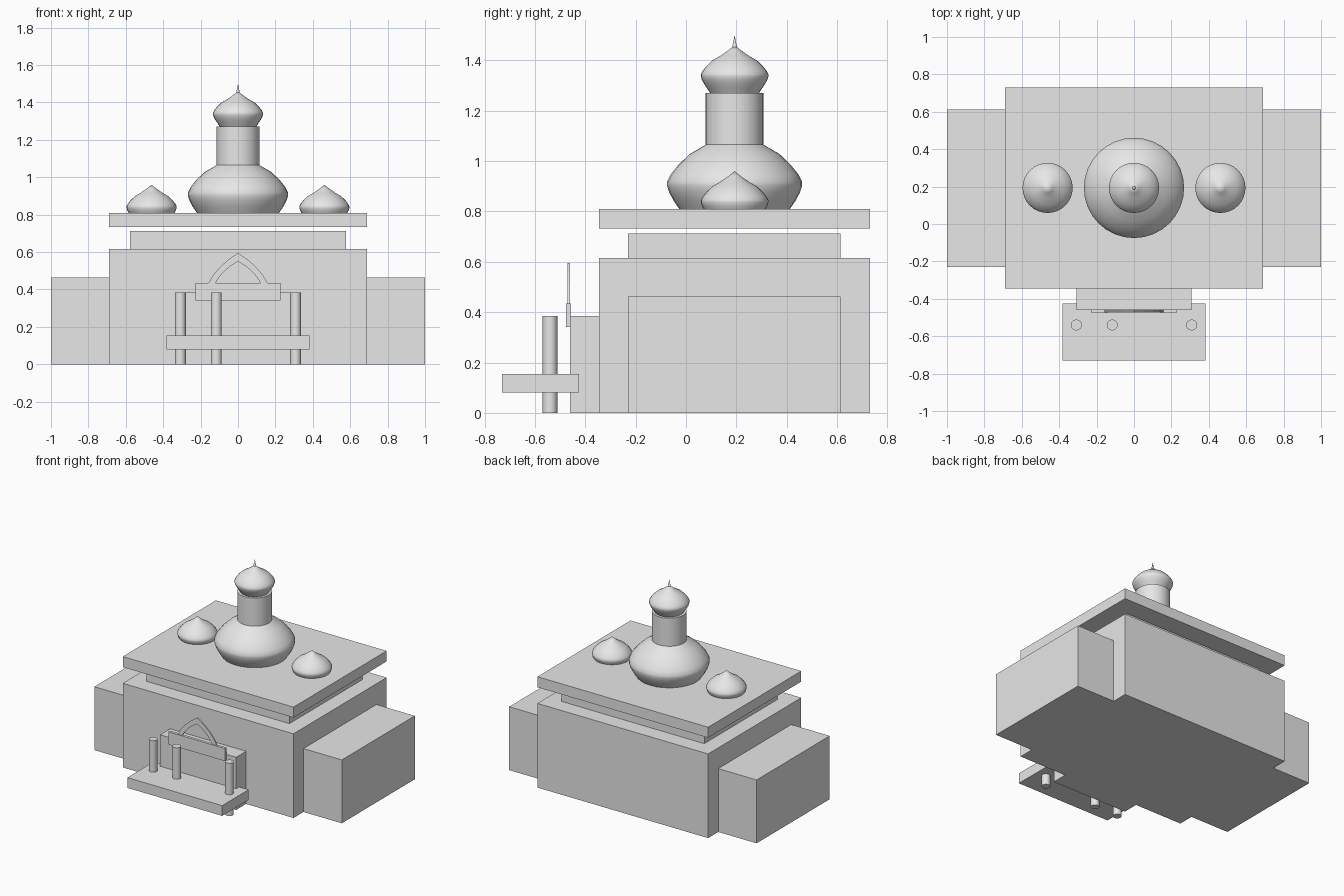
import bpy, bmesh, math

if "Cube" in bpy.data.objects:
    bpy.data.objects.remove(bpy.data.objects["Cube"])

stone = bpy.data.materials.new("light grey stone")
stone.diffuse_color = (0.8, 0.8, 0.8, 1)
stone.use_nodes = True
stone.node_tree.nodes["Principled BSDF"].inputs["Base Color"].default_value = stone.diffuse_color


def finish(name, bm):
    bmesh.ops.recalc_face_normals(bm, faces=bm.faces)
    mesh = bpy.data.meshes.new(name)
    bm.to_mesh(mesh)
    bm.free()
    mesh.materials.append(stone)
    obj = bpy.data.objects.new(name, mesh)
    bpy.context.collection.objects.link(obj)
    return obj


def smooth(obj, degrees):
    bpy.ops.object.select_all(action='DESELECT')
    obj.select_set(True)
    bpy.context.view_layer.objects.active = obj
    bpy.ops.object.shade_smooth_by_angle(angle=math.radians(degrees))


def box(name, x0, x1, y0, y1, z0, z1):
    bm = bmesh.new()
    bmesh.ops.create_cube(bm, size=1)
    for v in bm.verts:
        v.co = ((x0 + x1) / 2 + v.co.x * (x1 - x0),
                (y0 + y1) / 2 + v.co.y * (y1 - y0),
                (z0 + z1) / 2 + v.co.z * (z1 - z0))
    return finish(name, bm)


def lathe(name, profile, x, y, z, scale=1, sides=32, degrees=40):
    """Turn a (radius, height) profile around a vertical axis."""
    bm = bmesh.new()
    rings = []
    for r, h in profile:
        if r == 0:
            rings.append([bm.verts.new((x, y, z + h * scale))] * sides)
        else:
            rings.append([bm.verts.new((x + r * scale * math.cos(math.tau * i / sides),
                                        y + r * scale * math.sin(math.tau * i / sides),
                                        z + h * scale)) for i in range(sides)])
    for a, b in zip(rings, rings[1:]):
        for i in range(sides):
            j = (i + 1) % sides
            bm.faces.new(list(dict.fromkeys((a[i], a[j], b[j], b[i]))))
    for ring in (rings[0], rings[-1]):
        if ring[0] != ring[1]:
            bm.faces.new(ring)
    smooth(finish(name, bm), degrees)


# Main hall, side wings and stepped roof
box("main_hall", -0.69, 0.69, -0.345, 0.73, 0, 0.615)
box("left_wing", -1, -0.69, -0.23, 0.613, 0, 0.463)
box("right_wing", 0.69, 1, -0.23, 0.613, 0, 0.463)
box("upper_tier", -0.577, 0.577, -0.23, 0.613, 0.615, 0.713)
box("roof_slab", -0.69, 0.69, -0.345, 0.73, 0.733, 0.81)

# Entrance block, porch slab and columns
box("entrance_block", -0.307, 0.307, -0.46, -0.345, 0, 0.385)
box("porch_slab", -0.383, 0.383, -0.73, -0.425, 0.08, 0.155)
for i, x in enumerate((-0.308, -0.116, 0.308)):
    lathe(f"porch_column_{i + 1}", [(0.029, 0), (0.029, 0.385)], x, -0.54, 0, sides=24)

# Plate over the door with a pointed arch rising behind it
box("door_plate", -0.228, 0.228, -0.477, -0.457, 0.342, 0.434)
half = [((0.163, 0.425), (0.126, 0.425)), ((0.135, 0.474), (0.105, 0.46)),
        ((0.100, 0.516), (0.078, 0.493)), ((0.055, 0.557), (0.042, 0.524))]
arch = half + [((0, 0.596), (0, 0.55))] + [((-o[0], o[1]), (-i[0], i[1])) for o, i in reversed(half)]
bm = bmesh.new()
rows = [[bm.verts.new((p[0], y, p[1])) for p, y in
         ((o, -0.471), (i, -0.471), (i, -0.461), (o, -0.461))] for o, i in arch]
for a, b in zip(rows, rows[1:]):
    for k in range(4):
        m = (k + 1) % 4
        bm.faces.new((a[k], a[m], b[m], b[k]))
bm.faces.new(rows[0])
bm.faces.new(rows[-1])
finish("pointed_arch", bm)

# Onion domes share one profile
onion = [(0.097, 0), (0.110, 0.02), (0.121, 0.036), (0.130, 0.053), (0.134, 0.066),
         (0.134, 0.074), (0.127, 0.088), (0.112, 0.107), (0.089, 0.129),
         (0.058, 0.147), (0.026, 0.169), (0, 0.19)]
cy = 0.193
lathe("main_dome", onion, 0, cy, 0.77, scale=2)
lathe("left_dome", onion, -0.462, cy, 0.77)
lathe("right_dome", onion, 0.462, cy, 0.77)
lathe("tower_drum", [(0.115, 0), (0.115, 0.25)], 0, cy, 1.02)
lathe("tower_dome", onion, 0, cy, 1.27)
lathe("spire", [(0.01, 0), (0, 0.05)], 0, cy, 1.45, sides=12)
